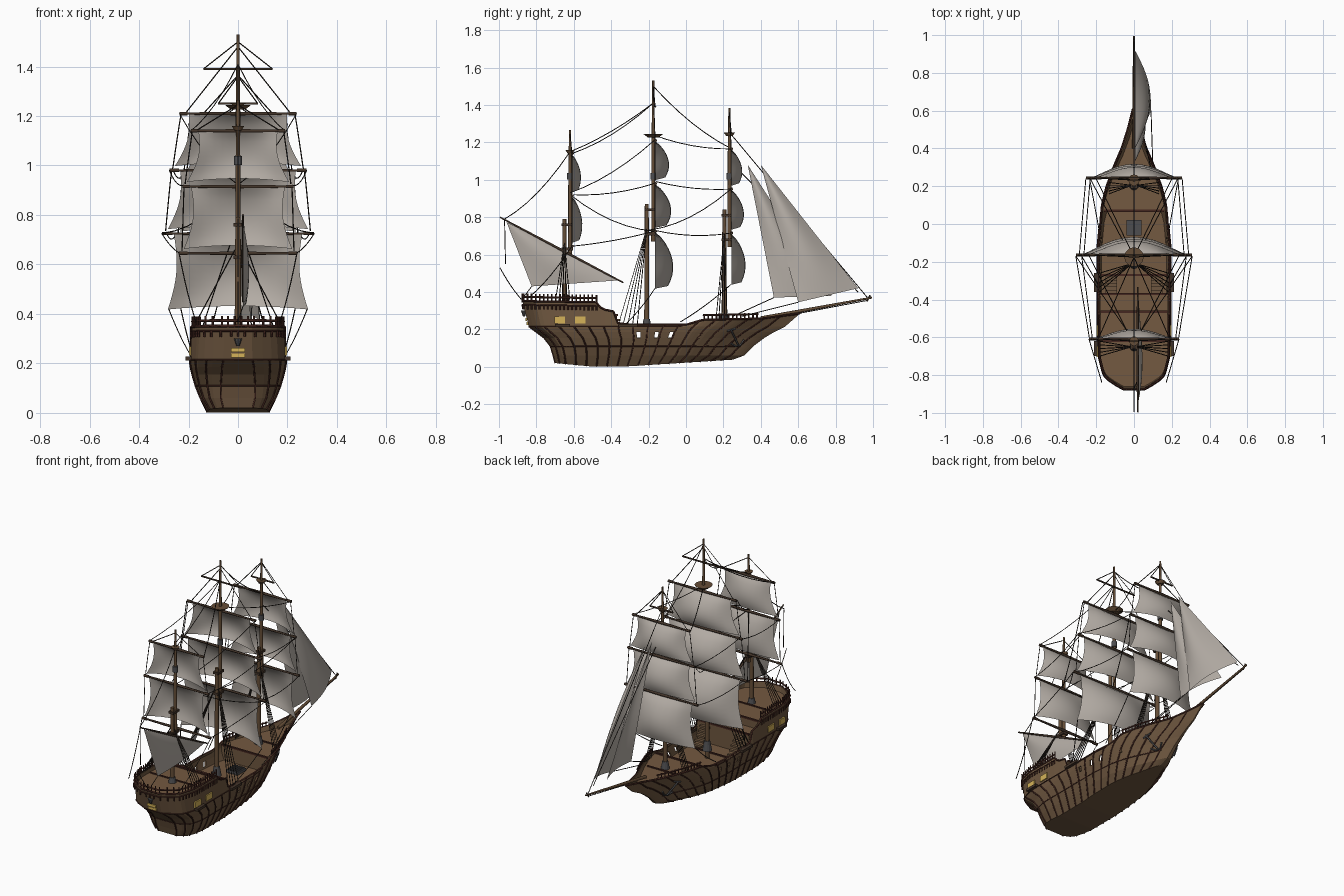
import bpy, bmesh, math
from mathutils import Vector as V

if "Cube" in bpy.data.objects:
    bpy.data.objects.remove(bpy.data.objects["Cube"])

def mat(name, r, g, b):
    m = bpy.data.materials.new(name)
    m.diffuse_color = (r, g, b, 1)
    m.use_nodes = True
    m.node_tree.nodes["Principled BSDF"].inputs["Base Color"].default_value = m.diffuse_color
    return m

HULL = mat("hull_wood", .155, .094, .05)
DECK = mat("deck_wood", .175, .1, .052)
TRIM = mat("red_brown_trim", .06, .02, .014)
MAST = mat("mast_wood", .13, .075, .038)
YARD = mat("dark_spar_wood", .055, .034, .022)
SAIL = mat("grey_canvas", .46, .42, .38)
ROPE = mat("tarred_rope", .025, .019, .015)
IRON = mat("dark_iron", .075, .075, .08)
GLASS = mat("yellow_window", .66, .45, .1)

def lerp(tab, t):
    if t <= tab[0][0]: return tab[0][1]
    for (a, p), (b, q) in zip(tab, tab[1:]):
        if t <= b: return p + (q - p) * (t - a) / max(b - a, 1e-6)
    return tab[-1][1]

def link(name, data):
    ob = bpy.data.objects.new(name, data)
    bpy.context.collection.objects.link(ob)
    return ob

def mesh(name, verts, faces, m, smooth=False):
    me = bpy.data.meshes.new(name)
    me.from_pydata([tuple(v) for v in verts], [], faces)
    me.materials.append(m)
    for p in me.polygons: p.use_smooth = smooth
    return link(name, me)

def tubes(name, paths, r, m, res=0):
    # many round bars in one object; a 4th point value scales the radius
    cu = bpy.data.curves.new(name, 'CURVE')
    cu.dimensions = '3D'
    cu.bevel_depth, cu.bevel_resolution, cu.use_fill_caps = r, res, True
    for pts in paths:
        s = cu.splines.new('POLY')
        s.points.add(len(pts) - 1)
        for sp, p in zip(s.points, pts):
            sp.co = (p[0], p[1], p[2], 1)
            sp.radius = p[3] if len(p) > 3 else 1
    cu.materials.append(m)
    return link(name, cu)

def boxes(name, items, m):
    bm = bmesh.new()
    for c, d in items:
        for v in bmesh.ops.create_cube(bm, size=1)['verts']:
            v.co = V((v.co.x * d[0], v.co.y * d[1], v.co.z * d[2])) + V(c)
    me = bpy.data.meshes.new(name)
    bm.to_mesh(me); bm.free()
    me.materials.append(m)
    return link(name, me)

def cone(name, loc, r1, r2, d, m, n=12):
    bpy.ops.mesh.primitive_cone_add(vertices=n, radius1=r1, radius2=r2, depth=d, location=loc)
    ob = bpy.context.object
    ob.name = name
    ob.data.materials.append(m)

# hull lines: level = (z, stern y, bow y, half width, plan fullness)
LV = [(.01, -.70, .25, .122, .6), (.06, -.71, .31, .15, .65), (.11, -.725, .36, .17, .75),
      (.155, -.76, .42, .183, .85), (.185, -.80, .47, .19, .9), (.215, -.84, .53, .194, 1),
      (.3, -.875, .61, .186, 1)]
PLAN = [(0, .3), (.025, .65), (.05, .86), (.12, 1), (.52, 1), (.66, .9), (.72, .78),
        (.79, .58), (.86, .34), (.93, .16), (1, .02)]
SHEER = [(-.9, .352), (-.465, .345), (-.455, .31), (-.38, .295), (-.365, .235), (-.3, .225),
         (0, .225), (.09, .252), (.4, .258), (.61, .285)]

def P(k, t, s=1, out=0):
    z, ys, yb, w, p = LV[k]
    y = ys + (yb - ys) * t
    if k == 0: z = .002 + .06 * max(0, t - .4) + .09 * max(0, .2 - t)
    if k == 6: z = lerp(SHEER, y)
    return (s * (w * lerp(PLAN, t) ** p + out), y, z)

def hw(y, z):
    ps = [P(k, min(1, max(0, (y - l[1]) / (l[2] - l[1])))) for k, l in enumerate(LV)]
    return lerp([(p[2], p[0]) for p in ps], z)

# hull shell with open gun ports
N, L = 64, len(LV)
M = 2 * L
verts = [P(k, i / N, s) for i in range(N + 1)
         for s, k in [(-1, k) for k in reversed(range(L))] + [(1, k) for k in range(L)]]
ports = {min(range(N), key=lambda i: abs(P(3, (i + .5) / N)[1] - y)) for y in (-.25, -.17, -.09)}
faces = [(i*M + j, (i+1)*M + j, (i+1)*M + j + 1, i*M + j + 1) for i in range(N) for j in range(M - 1)
         if not (i in ports and j in (L - 5, L + 3))]
for j in range(L - 1):
    faces.append((j, j + 1, M - 2 - j, M - 1 - j))
    faces.append(tuple(N * M + q for q in (M - 1 - j, M - 2 - j, j + 1, j)))
so = mesh("hull", verts, faces, HULL).modifiers.new("thickness", 'SOLIDIFY')
so.thickness, so.offset = .008, -1

# frames (below the wale aft, full height forward), wales and cap rail
tubes("hull_frames", [[P(k, t, s, .001) for k in range(L if t > .35 else L - 1)] for s in (-1, 1)
      for t in [0, .025] + [.06 + .058 * i for i in range(16)]], .0045, TRIM)
def around(k, t1, dz=0, out=.002):
    side = [P(k, i / N, 1, out) for i in range(int(N * t1) + 1)]
    return [(x, y, z + dz) for x, y, z in side[::-1] + [(-x, y, z) for x, y, z in side]]
tubes("wales", [around(5, .6), around(2, .95, 0, 0)], .0035, TRIM)
tubes("cap_rail", [around(6, 1)], .0055, TRIM)

# decks, bulkheads, hatch and stairs
def deck(name, y0, y1, z, n=24):
    ys = [y0 + (y1 - y0) * i / n for i in range(n + 1)]
    vs = [(s * max(.002, hw(y, z) - .004), y, z) for y in ys for s in (-1, 1)]
    mesh(name, vs, [(2*i, 2*i + 1, 2*i + 3, 2*i + 2) for i in range(n)], DECK)
deck("main_deck", -.5, .2, .148)
deck("quarter_deck", -.868, -.465, .322)
deck("step_deck", -.465, -.37, .275)
deck("fore_deck", .07, .54, .238)
boxes("bulkheads", [((0, -.372, .212), (.36, .008, .125)), ((0, -.465, .295), (.355, .008, .054)),
                    ((0, .07, .193), (.32, .008, .09))], HULL)
boxes("deck_beams", [((0, -.37, .277), (.36, .012, .01)), ((0, -.465, .324), (.355, .012, .01)),
                     ((0, .07, .24), (.32, .012, .01)), ((0, -.27, .15), (.36, .01, .01)),
                     ((0, -.62, .323), (.35, .01, .008)), ((0, .24, .24), (.2, .01, .008))], TRIM)
boxes("hatch_grating", [((0, -.02, .155), (.08, .08, .02))] +
      [((-.03 + .015 * i, -.02, .167), (.005, .08, .006)) for i in range(5)], IRON)
boxes("deck_stairs", [((s * .12, -.36 + .018 * i, .25 - .022 * i), (.06, .02, .012))
                      for s in (-1, 1) for i in range(5)], HULL)

# railings with balusters
tubes("quarter_rail", [around(6, .275, .022, -.002)], .0055, TRIM)
posts = [[(x, -.875, .345), (x, -.875, .392)] for x in (-.04, -.013, .013, .04)]
for s in (-1, 1):
    for t, h in [(.004 + .0146 * i, .04) for i in range(19)] + [(.655 + .0146 * i, .03) for i in range(14)]:
        x, y, z = P(6, t, s, -.002)
        posts.append([(x, y, z), (x, y, z + h)])
tubes("balusters", posts, .0045, TRIM)
br = lambda t, s, d: V(P(6, t, s, .003)) - V((0, 0, d))
tubes("stern_brackets", [[br(t, s, .018), br(t, s, .044)] for s in (-1, 1)
                         for t in [.004 + .0146 * i for i in range(19)]]
      + [[(x, -.874, .334), (x, -.872, .308)] for x in (-.027, 0, .027)], .005, TRIM)
tubes("stern_band", [around(6, .275, -.02, .002)], .004, TRIM)
tubes("fore_rails", [[V(P(6, .65 + .02 * i, s, -.002)) + V((0, 0, .024)) for i in range(11)]
      for s in (-1, 1)], .005, TRIM)

# windows and stern lantern
boxes("side_windows", [((s * (hw(y, .25) + .002), y, .25), (.009, .058, .036))
                       for s in (-1, 1) for y in (-.675, -.565)], GLASS)
boxes("stern_windows", [((0, -.847, .232), (.058, .0095, .016)), ((0, -.854, .254), (.058, .0095, .016))], GLASS)
cone("stern_lantern", (0, -.866, .285), .006, .016, .03, IRON, 8)

# sails
def grid(name, f, n=10):
    w = n + 1
    mesh(name, [f(-1 + 2 * i / n, j / n) for j in range(w) for i in range(w)],
         [(j*w + i, j*w + i + 1, (j+1)*w + i + 1, (j+1)*w + i) for j in range(n) for i in range(n)], SAIL, True)
def square_sail(name, y, z1, z0, w1, w0, b):
    grid(name, lambda u, v: (u * (w1 + (w0 - w1) * v - .022 * math.sin(math.pi * v)),
                             y + b * (1 - u * u) * math.sin(math.pi * .78 * v) ** .75 + .002,
                             z1 + (z0 - z1) * v + .014 * (1 - u * u) * v * v))
def tri_sail(name, head, tack, clew, bulge):
    a, b, c = V(head), V(tack), V(clew)
    grid(name, lambda u, v: a + (b + (c - b) * (u + 1) / 2 - a) * v + V((bulge, 0, 0))
         * math.sin(math.pi * (u + 1) / 2) * math.sin(math.pi * .8 * v))
tri_sail("outer_jib", (.005, .4, 1.08), (.005, .92, .42), (.09, .6, .345), .045)
tri_sail("inner_jib", (.005, .33, 1.08), (.005, .78, .38), (.05, .47, .37), .04)
tri_sail("lateen_sail", (.02, -.96, .775), (.02, -.36, .462), (.02, -.825, .43), .025)

# ropes
ropes = []
def rope(a, b, sag=0, sides=(1, -1)):
    for s in sides:
        p, q = V((a[0] * s, a[1], a[2])), V((b[0] * s, b[1], b[2]))
        ropes.append([p.lerp(q, i / 6) - V((0, 0, sag * 4 * (i / 6) * (1 - i / 6))) for i in range(7)])

# masts: name, lower y, upper y, foot z, lower top z, top z, yards (z, half), small yard, course foot, bulge, platform
MASTS = [("mizzen", -.65, -.62, .3, .79, 1.265, [(1.14, .19), (.915, .225), (.645, .238)], [], None, .055, (1.15, .025)),
         ("main", -.21, -.175, .145, .87, 1.53, [(1.21, .237), (.98, .277), (.725, .308)], [(1.39, .14)], .42, .085, (1.235, .052)),
         ("fore", .205, .232, .23, .84, 1.385, [(1.165, .2), (.95, .232), (.715, .255)], [(1.25, .08)], .44, .067, (1.243, .03))]
SHROUDS = {"mizzen": (-.7, -.62, .34), "main": (-.36, -.26, .23), "fore": (.16, .22, .25)}
for nm, yl, yu, z0, zl, zt, yards, small, foot, b, (zp, rp) in MASTS:
    tubes(nm + "_lower_mast", [[(0, yl, z0), (0, yl, zl, .75)]], .014, MAST, 2)
    tubes(nm + "_upper_mast", [[(0, yu, zl - .2), (0, yu, (zl + zt) / 2, .85), (0, yu, zt, .5)]], .011, MAST, 2)
    cone(nm + "_mast_collar", (0, yl, max(z0, .2) + .025), .028, .017, .06, IRON)
    cone(nm + "_mast_band", (0, yu, 1.02), .016, .016, .035, IRON)
    boxes(nm + "_mast_caps", [((0, (yl + yu) / 2, z), (.035, .06, .014)) for z in (zl - .16, zl - .03)], YARD)
    cone(nm + "_top_platform", (0, yu, zp), rp * .55, rp, .018, MAST)
    tubes(nm + "_yards", [[(-w, yu + .012, z, .55), (0, yu + .012, z), (w, yu + .012, z, .55)]
                          for z, w in yards], .0085, YARD, 1)
    tubes(nm + "_yard_ends", [[(s * w * .86, yu + .012, z), (s * w, yu + .012, z)]
                              for z, w in yards for s in (-1, 1)], .008, YARD, 1)
    if small:
        z, w = small[0]
        tubes(nm + "_small_yard", [[(-w, yu + .012, z), (w, yu + .012, z)]], .005, YARD, 1)
        rope((w, yu + .01, z), (0, yu, z + .11))
    lower = yards[1:] + ([(foot - .02, yards[-1][1])] if foot else [])
    for i, ((z, w), (zb, wb)) in enumerate(zip(yards, lower)):
        square_sail(f"{nm}_sail_{i + 1}", yu + .008, z - .004, zb + .018, w * .84, wb * .92, b * (.88 + .13 * i))
        if i < 2: rope((wb * .95, yu + .01, zb + .01), (w * .97, yu + .01, z), -.005)
    z, w = yards[0]
    rope((w * .9, yu + .01, z), (0, yu, min(zt - .02, z + .27)))
    # shrouds and channels
    ya, yb, zs = SHROUDS[nm]
    xs = hw(yb, zs)
    for i in range(5):
        rope((xs - .003, ya + (yb - ya) * i / 4, zs), (.012, yl, zl - .13))
    if nm != "fore":
        boxes(nm + "_channels", [((s * (xs + .008), (ya + yb) / 2, zs - .01 if nm == "main" else .22),
                                  (.035, yb - ya, .016)) for s in (-1, 1)], YARD)

# stays, braces and sheets
one = (1,)
for a, c, sag in [((0, -.175, 1.5), (0, .235, 1.17), .03), ((0, -.175, 1.41), (0, -.62, 1.15), .02),
                  ((0, -.62, 1.15), (0, -.97, .79), .04), ((0, .235, 1.25), (0, .97, .37), 0),
                  ((0, .235, 1.1), (0, .92, .4), 0), ((0, -.97, .785), (0, -.965, .55), 0),
                  ((0, -.995, .53), (0, -.88, .36), .01), ((.02, -.825, .43), (0, -.87, .37), 0),
                  ((.09, .6, .345), (.1, .3, .27), 0), ((.05, .47, .37), (.1, .25, .27), 0),
                  ((0, .6, .285), (0, .97, .355), 0)]:
    rope(a, c, sag, one)
for a, c, sag in [((.2, .24, 1.165), (0, -.175, 1.24), .02), ((.232, .24, .95), (.265, -.16, .99), .015),
                  ((.232, .24, .95), (0, -.2, .73), .04), ((.255, .24, .715), (.29, -.17, .73), .02),
                  ((.237, -.17, 1.21), (.01, -.62, .93), .03), ((.277, -.17, .98), (.22, -.61, .92), .02),
                  ((.308, -.17, .725), (0, -.62, .92), .04), ((.308, -.17, .725), (.235, -.61, .645), .01),
                  ((.19, -.61, 1.14), (0, -.175, 1.41), .03), ((.238, -.61, .645), (.17, -.84, .37), .02),
                  ((.28, -.165, .42), (.19, -.32, .23), .01), ((.235, .24, .44), (.185, -.03, .24), .01)]:
    rope(a, c, sag)
tubes("rigging", ropes, .0024, ROPE)

# bowsprit, lateen yard and anchors
tubes("bowsprit", [[(0, .4, .26), (0, .7, .315, .8), (0, .995, .37, .5)]], .01, MAST, 2)
tubes("bowsprit_cap", [[(0, .965, .35), (0, .985, .382)]], .005, YARD)
tubes("lateen_yard", [[(.02, -.995, .8, .6), (.02, -.66, .622), (.02, -.335, .45, .6)]], .0075, YARD, 1)
anchors = []
for s in (-1, 1):
    x = lambda y, z: s * (hw(y, z) + .01)
    anchors += [[(x(.24, .2), .24, .2), (x(.27, .12), .28, .115)], [(x(.22, .18), .22, .19), (x(.27, .2), .265, .205)],
                [(x(.24, .12), .24, .125), (x(.27, .11), .265, .11), (x(.29, .11), .29, .115), (x(.31, .14), .31, .145)]]
tubes("anchors", anchors, .005, IRON, 1)
